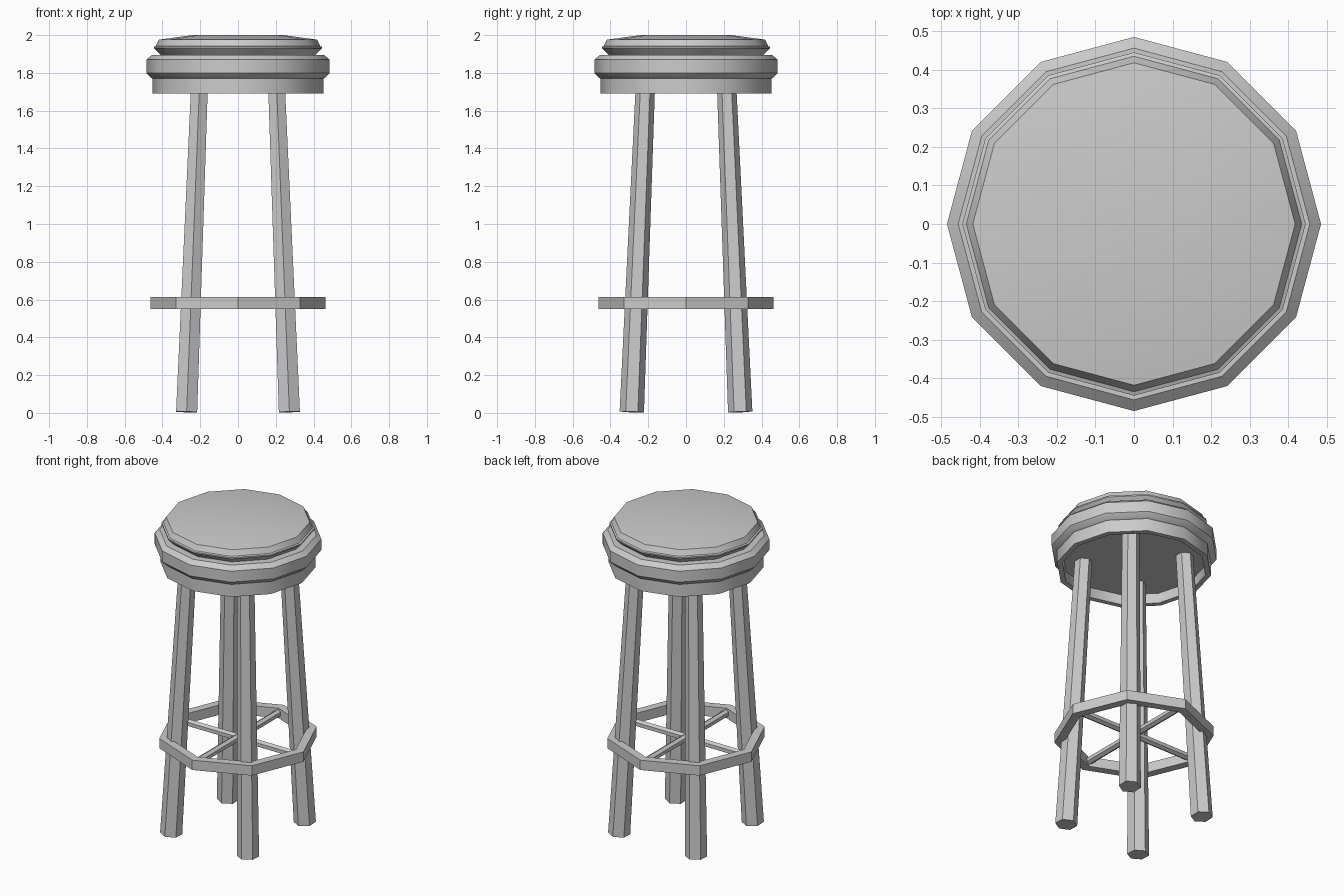
import bpy, bmesh
from math import sin, cos, tau, radians
from mathutils import Vector

if "Cube" in bpy.data.objects:
    bpy.data.objects.remove(bpy.data.objects["Cube"])


def finish(name, bm):
    bmesh.ops.recalc_face_normals(bm, faces=bm.faces)
    mesh = bpy.data.meshes.new(name)
    bm.to_mesh(mesh)
    bm.free()
    obj = bpy.data.objects.new(name, mesh)
    bpy.context.collection.objects.link(obj)
    return obj


def smooth(obj):
    bpy.ops.object.select_all(action='DESELECT')
    obj.select_set(True)
    bpy.context.view_layer.objects.active = obj
    bpy.ops.object.shade_smooth_by_angle(angle=radians(33))


def lathe(name, profile, sides, closed=False):
    """Spin (radius, z) points; cap both ends, or join them when closed."""
    bm = bmesh.new()
    rings = [[bm.verts.new((r * cos(tau * i / sides), r * sin(tau * i / sides), z))
              for i in range(sides)] for r, z in profile]
    pairs = list(zip(rings, rings[1:]))
    if closed:
        pairs.append((rings[-1], rings[0]))
    else:
        bm.faces.new(rings[0])
        bm.faces.new(rings[-1])
    for a, b in pairs:
        for i in range(sides):
            j = (i + 1) % sides
            bm.faces.new((a[i], a[j], b[j], b[i]))
    return finish(name, bm)


def tapered_bar(name, start, end, r1, r2, sides=6):
    """Prism between two points, with a corner facing the y direction."""
    start, end = Vector(start), Vector(end)
    axis = (end - start).normalized()
    ref = Vector((0, 1, 0)) if abs(axis.z) > 0.5 else Vector((0, 0, 1))
    u = (ref - axis * ref.dot(axis)).normalized()
    v = axis.cross(u)
    bm = bmesh.new()
    rings = [[bm.verts.new(p + (u * cos(tau * i / sides) + v * sin(tau * i / sides)) * r)
              for i in range(sides)] for p, r in ((start, r1), (end, r2))]
    for ring in rings:
        bm.faces.new(ring)
    for i in range(sides):
        j = (i + 1) % sides
        bm.faces.new((rings[0][i], rings[0][j], rings[1][j], rings[1][i]))
    return finish(name, bm)


# Seat frame with a recessed underside
smooth(lathe("seat_frame", [(0.42, 1.755), (0.42, 1.69), (0.452, 1.69), (0.452, 1.77),
                            (0.462, 1.775), (0.485, 1.80), (0.485, 1.87),
                            (0.456, 1.895), (0.40, 1.895)], 12))

# Slightly domed cushion with a piping edge
smooth(lathe("seat_cushion", [(0.41, 1.895), (0.445, 1.93), (0.445, 1.938),
                              (0.435, 1.942), (0.418, 1.976), (0.24, 2.0)], 12))

# Splayed hexagonal legs
for sy, end in ((-1, "front"), (1, "back")):
    for sx, side in ((-1, "left"), (1, "right")):
        tapered_bar(f"{end}_{side}_leg", (sx * 0.272, sy * 0.287, 0.005),
                    (sx * 0.203, sy * 0.214, 1.757), 0.0645, 0.051)

# Octagonal foot ring
lathe("foot_ring", [(0.463, 0.55), (0.463, 0.613), (0.408, 0.613), (0.408, 0.55)],
      8, closed=True)

# Crossed rods inside the foot ring
tapered_bar("cross_rod_x", (-0.42, 0, 0.583), (0.42, 0, 0.583), 0.023, 0.023)
tapered_bar("cross_rod_y", (0, -0.42, 0.583), (0, 0.42, 0.583), 0.023, 0.023)
